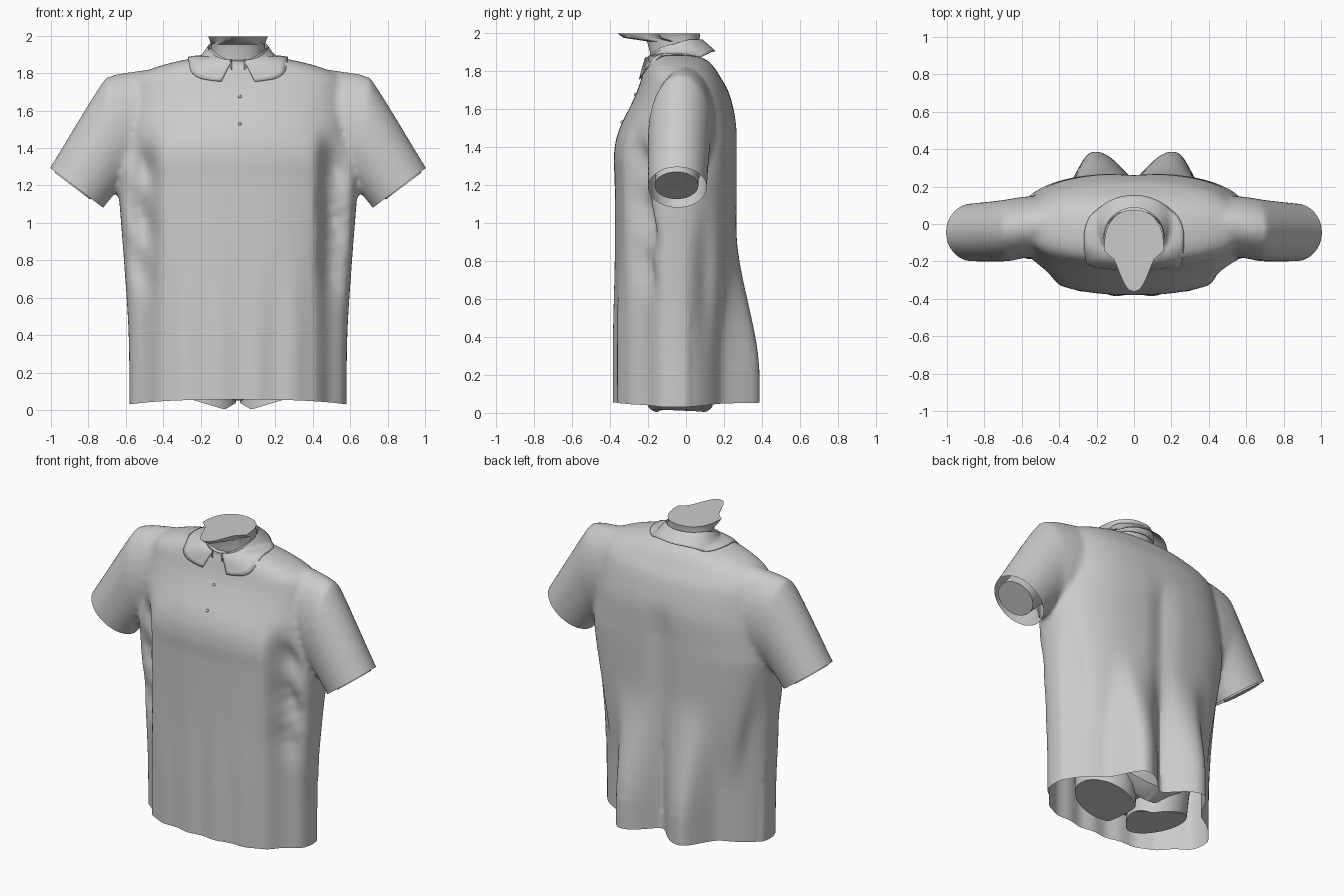
import bpy, bmesh, math
from mathutils import Vector
from mathutils.bvhtree import BVHTree

if "Cube" in bpy.data.objects:
    bpy.data.objects.remove(bpy.data.objects["Cube"])

grey = bpy.data.materials.new("light grey")
grey.use_nodes = True
COLOUR = (0.6, 0.6, 0.6, 1)
grey.diffuse_color = COLOUR
grey.node_tree.nodes["Principled BSDF"].inputs["Base Color"].default_value = COLOUR


def smooth(a, b, v):
    t = max(0, min(1, (v - a) / (b - a)))
    return t * t * (3 - 2 * t)


def bump(v, centre, width):
    return math.exp(-((v - centre) / width) ** 2)


def finish(name, bm, angle=40):
    bmesh.ops.recalc_face_normals(bm, faces=bm.faces[:])
    mesh = bpy.data.meshes.new(name)
    bm.to_mesh(mesh)
    bm.free()
    obj = bpy.data.objects.new(name, mesh)
    bpy.context.collection.objects.link(obj)
    mesh.materials.append(grey)
    bpy.ops.object.select_all(action='DESELECT')
    obj.select_set(True)
    bpy.context.view_layer.objects.active = obj
    bpy.ops.object.shade_smooth_by_angle(angle=math.radians(angle))
    return obj


def refine(rings, steps):
    """Blend extra rings between the key rings along a smooth curve."""
    out = [rings[0]]
    for k in range(len(rings) - 1):
        before, a, b = rings[max(k - 1, 0)], rings[k], rings[k + 1]
        after = rings[min(k + 2, len(rings) - 1)]
        for i in range(1, steps + 1):
            t = i / steps
            out.append(tuple(
                q + t / 2 * (r - p + t * (2 * p - 5 * q + 4 * r - s + t * (3 * (q - r) + s - p)))
                for p, q, r, s in zip(before, a, b, after)))
    return out


def loft(bm, loops, caps=True):
    rows = [[bm.verts.new(p) for p in loop] for loop in loops]
    for a, b in zip(rows, rows[1:]):
        for i in range(len(a)):
            j = (i + 1) % len(a)
            bm.faces.new((a[i], a[j], b[j], b[i]))
    if caps:
        bm.faces.new(rows[0])
        bm.faces.new(rows[-1])


def oval(n, power, back):
    """Points of a unit superellipse with its own power for the back half."""
    for i in range(n):
        a = 2 * math.pi * i / n
        c, s = math.cos(a), math.sin(a)
        e = 2 / (back if s > 0 else power)
        yield math.copysign(abs(c) ** e, c), math.copysign(abs(s) ** e, s)


def level_ring(zc, zs, hw, yf, yb, back=2, pinch=0, n=48, power=2, cx=0):
    """Ring around z: centre and side heights, half width, front and back."""
    pts = []
    for c, s in oval(n, power, back):
        narrow = 1 - pinch * max(0, -s) ** 0.4
        pts.append((cx + hw * c * narrow, (yf + yb) / 2 + (yb - yf) / 2 * s,
                    zc + (zs - zc) * c * c))
    return pts


def limb_ring(xt, zt, xb, zb, yf, yb, side, n=40):
    """Ring across an arm, from its top point to its bottom point."""
    return [(side * ((xt + xb) / 2 + (xt - xb) / 2 * c), (yf + yb) / 2 + (yb - yf) / 2 * s,
             (zt + zb) / 2 + (zt - zb) / 2 * c) for c, s in oval(n, 2, 2)]


def drape(p):
    """Cloth folds on the torso."""
    x, y, z = p
    ax = abs(x)
    low = 1 - smooth(0.3, 1.0, z)
    if y > 0:
        x *= 1 - 0.07 * bump(y, 0.1, 0.05) * bump(z, 0.7, 0.3)
        lobe = smooth(-0.05, 0.22, ax) * (1 - smooth(0.23, 0.38, ax))
        y += 0.16 * lobe * (1 - smooth(0.2, 1.0, z))
        y -= 0.025 * bump(x, 0, 0.07) * (1 - smooth(1.3, 1.6, z))
    else:
        y += 0.008 * math.cos(x * 32) * low * (1 - smooth(0.4, 0.5, ax))
        ripple = 0.018 * math.sin(z * 20 + x * 25)
        deep = 0.06 + (0.04 + ripple) * smooth(0.5, 0.9, z)
        edge = smooth(0.4, 0.49, ax) * (1 - 0.9 * smooth(0.5, 0.63, ax))
        y += deep * edge * (1 - smooth(1.25, 1.55, z))
    return x, y, z


# Shirt: torso and sleeves fused into one cloth surface
torso = [
    (-0.06, -0.06, 0.58, -0.38, 0.25, 2), (0.4, 0.4, 0.585, -0.38, 0.25, 2.1),
    (0.8, 0.8, 0.61, -0.375, 0.265, 2.4), (1.2, 1.2, 0.64, -0.375, 0.27, 2.6),
    (1.33, 1.31, 0.635, -0.38, 0.27, 2.6), (1.43, 1.39, 0.62, -0.37, 0.27, 2.6),
    (1.52, 1.47, 0.605, -0.34, 0.265, 2.6),
    (1.62, 1.6, 0.59, -0.29, 0.245, 2.5), (1.7, 1.7, 0.58, -0.255, 0.22, 2.4),
    (1.76, 1.775, 0.55, -0.235, 0.185, 2.3), (1.81, 1.825, 0.46, -0.222, 0.155, 2.2),
    (1.85, 1.86, 0.34, -0.21, 0.12, 2.2), (1.87, 1.885, 0.22, -0.2, 0.08, 2.2)]
sleeve = [
    (0.4, 1.83, 0.4, 1.35, -0.15, 0.14), (0.55, 1.81, 0.5, 1.25, -0.17, 0.15),
    (0.68, 1.785, 0.58, 1.2, -0.19, 0.14), (0.745, 1.72, 0.63, 1.185, -0.2, 0.13),
    (1.005, 1.295, 0.72, 1.08, -0.2, 0.11), (1.07, 1.2, 0.785, 0.985, -0.2, 0.11)]
bm = bmesh.new()
loft(bm, [[drape(p) for p in level_ring(*r, n=120, power=2.35)] for r in refine(torso, 6)])
for side in (1, -1):
    loft(bm, [limb_ring(*r, side) for r in refine(sleeve, 5)])
form = finish("shirt_form", bm)
mod = form.modifiers.new("fuse", 'REMESH')
mod.mode = 'VOXEL'
mod.voxel_size = 0.016
mod = form.modifiers.new("soften", 'SMOOTH')
mod.factor = 0.5
mod.iterations = 6
bm = bmesh.new()
bm.from_object(form, bpy.context.evaluated_depsgraph_get())
bpy.data.objects.remove(form)


def trim(keep, point, normal):
    faces = [f for f in bm.faces if keep(f.calc_center_median())]
    geom = set(faces) | {e for f in faces for e in f.edges} | {v for f in faces for v in f.verts}
    bmesh.ops.bisect_plane(bm, geom=list(geom), plane_co=point, plane_no=normal, clear_outer=True)


# Open the hem and both cuffs
trim(lambda c: c.z < 0.3, (0, 0, 0.055), (0, 0, -1))
for side in (1, -1):
    trim(lambda c: c.x * side > 0.67, (0.86 * side, 0, 1.185), (0.6 * side, 0, -0.8))
for v in bm.verts:
    v.co.z -= 0.025 * min(1, abs(v.co.x) / 0.58) ** 3 * (1 - smooth(0.05, 0.3, v.co.z))
bm.normal_update()
cloth = BVHTree.FromBMesh(bm)
finish("shirt", bm, 60)


def rest_on_cloth(p, gap=0.012):
    """Lift a point that lies under the cloth onto it."""
    spot, normal = cloth.find_nearest(p)[:2]
    return spot + normal * gap if (p - spot).dot(normal) < gap else p


# Collar: standing band plus a folded flap, open at the front
bm = bmesh.new()
loft(bm, [level_ring(1.78, 1.86, 0.165, -0.215, 0.085), level_ring(1.865, 1.94, 0.155, -0.21, 0.08)], False)
finish("collar_band", bm)
bm = bmesh.new()
rows = []
COUNT, COLUMNS = 64, 6
for i in range(COUNT + 1):
    t = 2 * i / COUNT - 1
    a = t * (math.pi - 0.2)
    b = t * (math.pi - 0.36)
    inner = Vector((0.16 * math.sin(a), -0.065 + 0.152 * math.cos(a),
                    1.965 - 0.095 * smooth(0.3, 1, abs(t))))
    outer = Vector((0.25 * math.sin(b), -0.05 + 0.205 * math.cos(b),
                    1.905 - 0.15 * smooth(0.1, 0.84, abs(t))))
    row = [inner + Vector((0, 0, -0.06)), inner]
    for k in range(1, COLUMNS + 1):
        row.append(rest_on_cloth(inner.lerp(outer, k / COLUMNS)))
    rows.append([bm.verts.new(p) for p in row])
for p, q in zip(rows, rows[1:]):
    for k in range(len(p) - 1):
        bm.faces.new((p[k], q[k], q[k + 1], p[k + 1]))
flap = finish("collar_flap", bm, 50)
flap.modifiers.new("thickness", 'SOLIDIFY').thickness = 0.006

# Buttons down the chest
for name, z in (("upper_button", 1.675), ("lower_button", 1.53)):
    hit = cloth.ray_cast(Vector((0.01, -1, z)), Vector((0, 1, 0)))
    bm = bmesh.new()
    bmesh.ops.create_uvsphere(bm, u_segments=16, v_segments=8, radius=0.009)
    bmesh.ops.translate(bm, vec=hit[0], verts=bm.verts[:])
    finish(name, bm)

# Neck with the flat-cut jaw
bm = bmesh.new()
neck = [(1.7, 0.15, -0.19, 0.06, 0), (1.9, 0.14, -0.19, 0.065, 0), (1.955, 0.145, -0.205, 0.07, 0.15),
        (1.974, 0.15, -0.33, 0.072, 0.55), (1.997, 0.16, -0.36, 0.075, 0.6)]
loft(bm, [level_ring(z, z, hw, yf, yb, 2.4, pinch, power=2 + pinch) for z, hw, yf, yb, pinch in neck])
finish("neck", bm)

# Arm stumps inside the sleeves
for side, name in ((1, "left_arm"), (-1, "right_arm")):
    bm = bmesh.new()
    arm = [(0.6, 1.7, 0.5, 1.35, -0.14, 0.08), (0.8, 1.48, 0.65, 1.26, -0.15, 0.07),
           (0.98, 1.268, 0.79, 1.125, -0.165, 0.065)]
    loft(bm, [limb_ring(*r, side) for r in refine(arm, 3)])
    finish(name, bm)

# Body under the shirt and thighs cut on a slope
bm = bmesh.new()
body = [(0.05, 0.2, 0.22, -0.1, 0.12), (0.12, 0.26, 0.37, -0.18, 0.2), (0.25, 0.3, 0.42, -0.23, 0.22),
        (0.6, 0.6, 0.4, -0.22, 0.17), (1.3, 1.3, 0.4, -0.2, 0.15)]
loft(bm, [level_ring(*r) for r in body])
finish("body", bm)
for side, name in ((1, "left_thigh"), (-1, "right_thigh")):
    bm = bmesh.new()
    low = []
    for x, y, z in level_ring(0, 0, 0.19, -0.2, 0.14, cx=0.2 * side):
        slope = 0.3 if abs(x) > 0.07 else 0.6
        low.append((x, y, 0.002 + slope * abs(abs(x) - 0.07)))
    loft(bm, [low, level_ring(0.35, 0.35, 0.19, -0.2, 0.18, cx=0.21 * side)])
    finish(name, bm)
